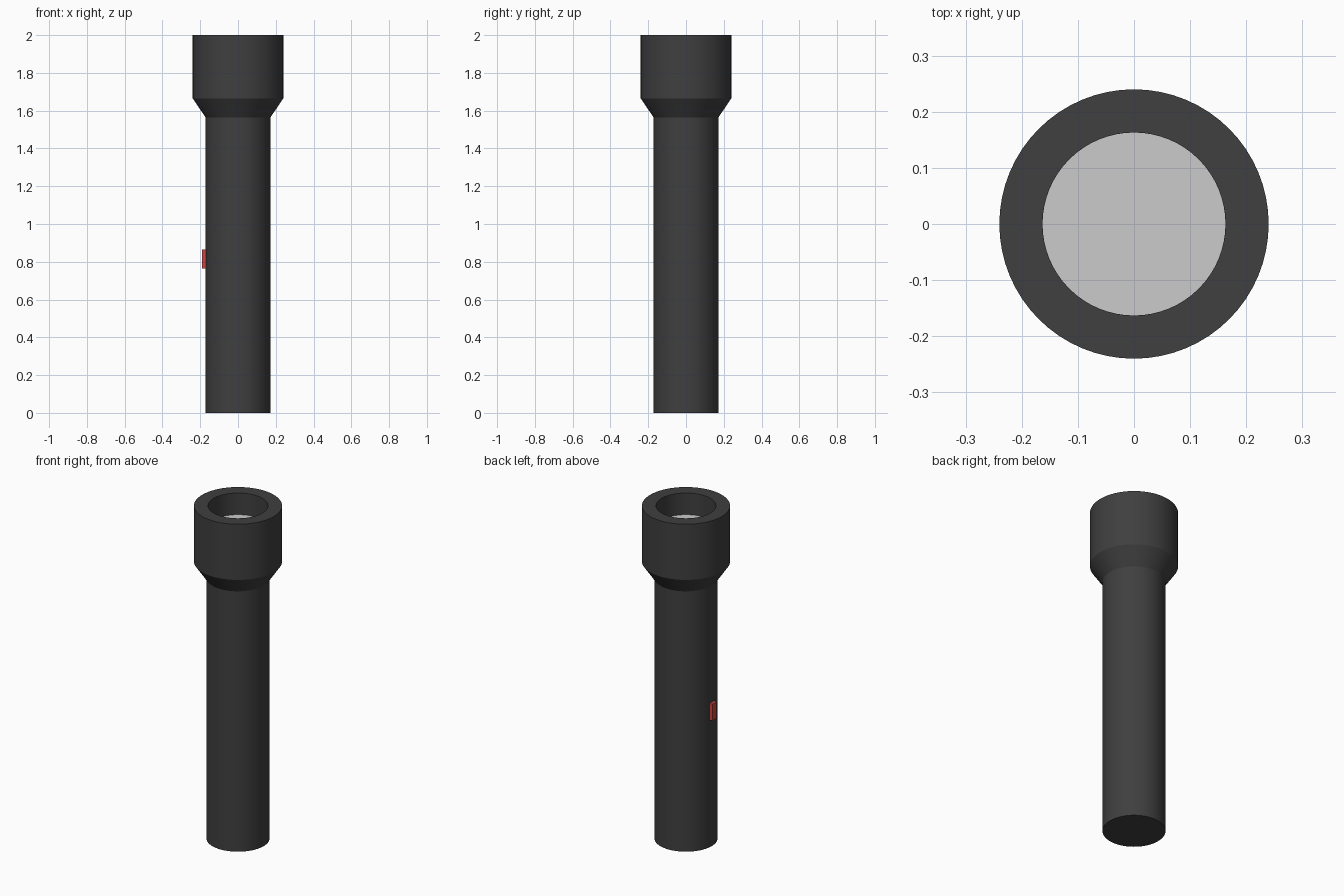
import bpy, bmesh, math
from mathutils import Matrix

if "Cube" in bpy.data.objects:
    bpy.data.objects.remove(bpy.data.objects["Cube"])

SEGMENTS = 64
LENS_Z = 1.87
BORE = 0.163


def material(name, rgb):
    mat = bpy.data.materials.new(name)
    mat.diffuse_color = (*rgb, 1)
    mat.use_nodes = True
    mat.node_tree.nodes["Principled BSDF"].inputs["Base Color"].default_value = mat.diffuse_color
    return mat


def add_object(name, bm, mat=None, smooth=False):
    bmesh.ops.recalc_face_normals(bm, faces=bm.faces)
    mesh = bpy.data.meshes.new(name)
    bm.to_mesh(mesh)
    bm.free()
    obj = bpy.data.objects.new(name, mesh)
    bpy.context.collection.objects.link(obj)
    if mat:
        mesh.materials.append(mat)
    if smooth:
        bpy.ops.object.select_all(action='DESELECT')
        obj.select_set(True)
        bpy.context.view_layer.objects.active = obj
        bpy.ops.object.shade_smooth_by_angle(angle=math.radians(30))
    return obj


def lathe(profile):
    bm = bmesh.new()
    verts = [bm.verts.new((r, 0, z)) for r, z in profile]
    edges = [bm.edges.new(pair) for pair in zip(verts, verts[1:])]
    bmesh.ops.spin(bm, geom=verts + edges, cent=(0, 0, 0), axis=(0, 0, 1),
                   angle=math.tau, steps=SEGMENTS, use_duplicate=False)
    bmesh.ops.remove_doubles(bm, verts=bm.verts, dist=1e-4)
    return bm


black = material("black_metal", (0.05, 0.05, 0.05))
red = material("red_rubber", (0.6, 0.06, 0.05))

# Casing: closed tail, straight handle, flared head and recessed bore
add_object("casing", lathe([
    (0, 0), (0.172, 0), (0.172, 1.565), (0.24, 1.665),
    (0.24, 2.0), (BORE, 2.0), (BORE, LENS_Z)]), black, smooth=True)

# Lens: flat disc set down inside the head
bm = bmesh.new()
bmesh.ops.create_circle(bm, cap_ends=True, segments=SEGMENTS, radius=BORE,
                        matrix=Matrix.Translation((0, 0, LENS_Z)))
lens = add_object("lens", bm)
if lens.data.polygons[0].normal.z < 0:
    lens.data.flip_normals()

# Switch: small raised button on the left side of the handle
bm = bmesh.new()
bmesh.ops.create_cube(bm, size=1, matrix=Matrix.Translation((-0.175, 0, 0.815))
                      @ Matrix.Diagonal((0.03, 0.04, 0.1, 1)))
add_object("switch_button", bm, red)
